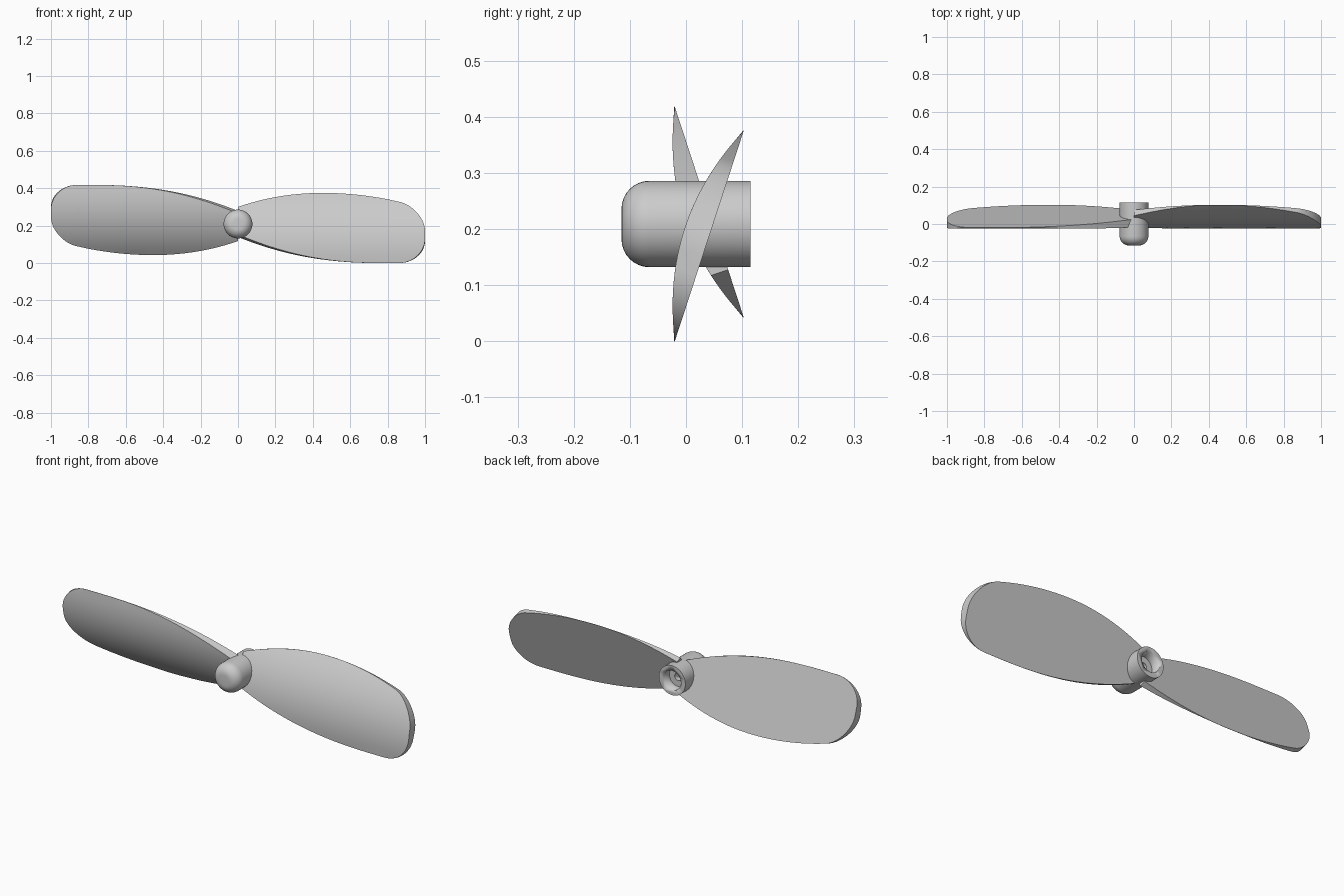
import bpy, bmesh, math

if "Cube" in bpy.data.objects:
    bpy.data.objects.remove(bpy.data.objects["Cube"])

AXIS_Z = 0.209      # height of the hub axis
CHORD, CAMBER = 0.395, 0.046
DIR = (0.311, 0.950)  # blade chord direction in (y, z)


def finish(bm, name, angle=30):
    bmesh.ops.recalc_face_normals(bm, faces=bm.faces)
    me = bpy.data.meshes.new(name)
    bm.to_mesh(me)
    bm.free()
    ob = bpy.data.objects.new(name, me)
    bpy.context.collection.objects.link(ob)
    bpy.ops.object.select_all(action='DESELECT')
    ob.select_set(True)
    bpy.context.view_layer.objects.active = ob
    bpy.ops.object.shade_smooth_by_angle(angle=math.radians(angle))
    return ob


def loft(bm, rings):
    loops = [[bm.verts.new(p) for p in ring] for ring in rings]
    n = len(loops[0])
    for a, b in zip(loops, loops[1:]):
        for i in range(n):
            j = (i + 1) % n
            bm.faces.new((a[i], a[j], b[j], b[i]))
    bm.faces.new(loops[0])
    bm.faces.new(loops[-1])


def lathe(name, profile, sides=40):
    # profile of (y, radius) turned round the hub axis
    bm = bmesh.new()
    loft(bm, [[(r * math.cos(2 * math.pi * k / sides), y,
                AXIS_Z + r * math.sin(2 * math.pi * k / sides))
               for k in range(sides)] for y, r in profile])
    return finish(bm, name)


def blade_edges(x):
    # lower and upper edge of the blade outline, measured along the chord
    hi = CHORD - (0.44 if x < 0.45 else 0.34) * (x - 0.45) ** 2
    lo = 0.147 * max(0, 1 - x / 0.78) ** 2.3
    if x > 0.87:
        hi = 0.165 + (hi - 0.165) * math.sqrt(max(0, 1 - ((x - 0.87) / 0.13) ** 2))
    if x > 0.86:
        lo = 0.125 * (1 - math.sqrt(max(0, 1 - ((x - 0.86) / 0.14) ** 2)))
    return lo, hi


def blade(name, side):
    # flat back, arched front, constant twist
    xs = [0.86 * i / 24 for i in range(24)]
    xs += [0.86 + 0.14 * math.sin(math.pi / 2 * i / 14) for i in range(15)]
    steps = 16
    rings = []
    for x in xs:
        lo, hi = blade_edges(x)
        us = [lo + (hi - lo) * k / steps for k in range(steps + 1)]
        front = [(u, max(0.001, CAMBER * (1 - (2 * u / CHORD - 1) ** 2))) for u in us]
        back = [(u, 0) for u in (hi, lo)]
        ring = []
        for u, n in front + back:
            y = -0.02 + DIR[0] * u - DIR[1] * n
            z = DIR[1] * u + DIR[0] * n
            ring.append((side * x, y, AXIS_Z + side * (z - AXIS_Z)))
        rings.append(ring)
    bm = bmesh.new()
    loft(bm, rings)
    return finish(bm, name)


# Hub with rounded nose
nose = [(-0.065 - 0.05 * math.cos(a), 0.027 + 0.05 * math.sin(a))
        for a in [math.pi / 2 * i / 8 for i in range(9)]]
hub = lathe("hub", nose + [(0.115, 0.077)])

# Stepped shaft socket in the back of the hub
cutter = lathe("socket_cutter", [(-0.01, 0.02), (0.065, 0.02), (0.065, 0.051), (0.13, 0.051)], 32)
cutter.hide_render = True
cutter.hide_set(True)

# Two blades, half a turn apart
parts = [hub, blade("right_blade", 1), blade("left_blade", -1)]
for ob in parts:
    mod = ob.modifiers.new("socket", 'BOOLEAN')
    mod.operation = 'DIFFERENCE'
    mod.solver = 'EXACT'
    mod.object = cutter
